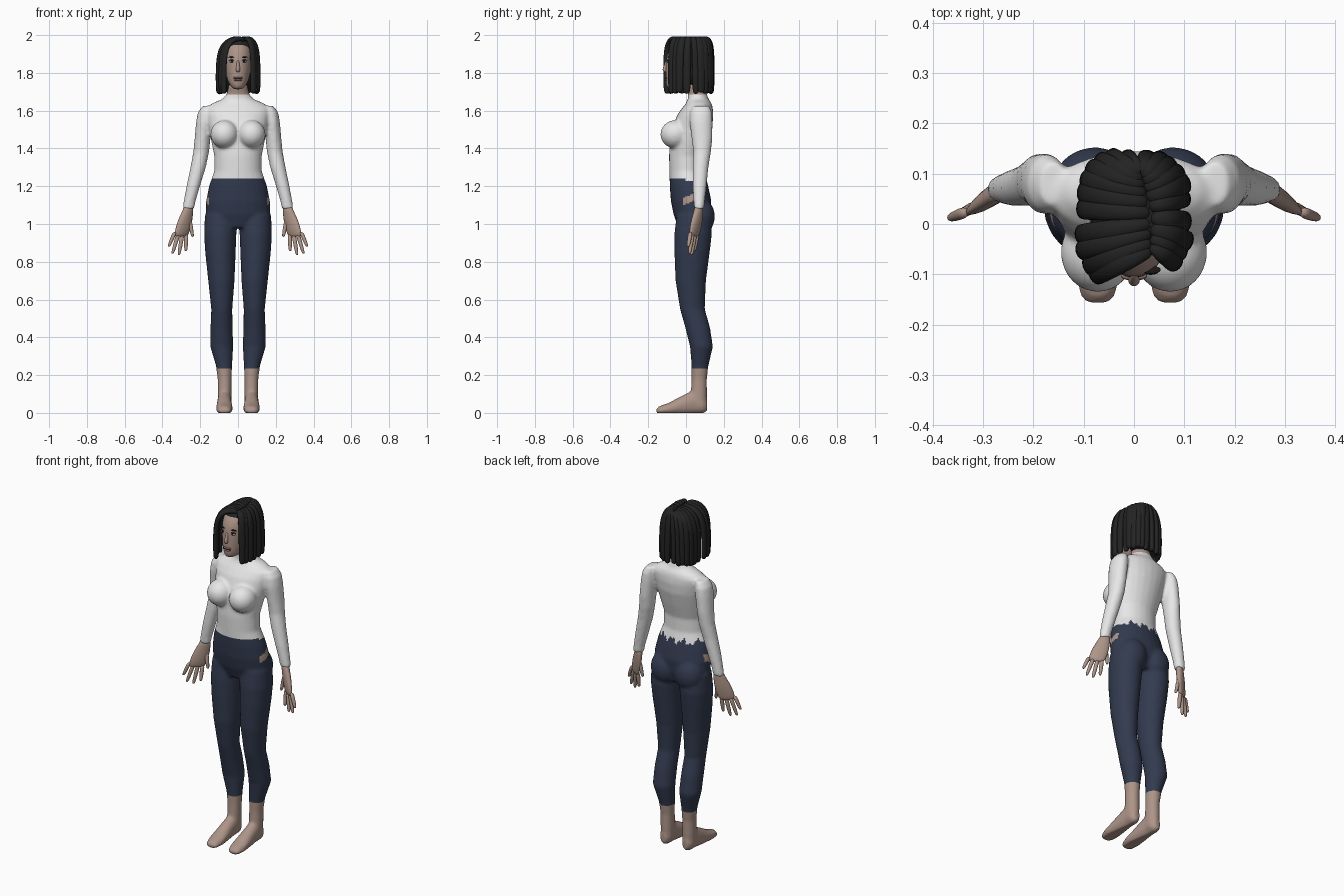
import bpy, bmesh, math, random
from mathutils import Vector, Matrix

random.seed(4)
X, Y, Z = Vector((1, 0, 0)), Vector((0, 1, 0)), Vector((0, 0, 1))


def material(name, rgb):
    m = bpy.data.materials.new(name)
    m.diffuse_color = (*rgb, 1)
    return m


SKIN = material("skin", (0.42, 0.30, 0.25))
WHITE = material("white_top", (0.80, 0.80, 0.80))
NAVY = material("navy_trousers", (0.032, 0.043, 0.078))
HAIR = material("black_hair", (0.017, 0.017, 0.017))
LIPS = material("lips", (0.30, 0.17, 0.15))
EYE = material("eye_white", (0.60, 0.58, 0.56))
DARK = material("dark_eye_lines", (0.012, 0.010, 0.010))


def loft(bm, secs, u=X, v=None, n=20):
    """Closed tube through (centre, ru, rv) sections; v follows the path if not given."""
    rings = []
    cs = [Vector(s[0]) for s in secs]
    for i, (c, ru, rv) in enumerate(secs):
        w = v
        if w is None:
            t = cs[min(i + 1, len(cs) - 1)] - cs[max(i - 1, 0)]
            w = t.cross(u).normalized()
        rings.append([bm.verts.new(cs[i] + u * ru * math.cos(a) + w * rv * math.sin(a))
                      for a in (2 * math.pi * k / n for k in range(n))])
    for a, b in zip(rings, rings[1:]):
        for k in range(n):
            bm.faces.new((a[k], a[(k + 1) % n], b[(k + 1) % n], b[k]))
    bm.faces.new(rings[0])
    bm.faces.new(rings[-1])


def slices(bm, rows, n=24):
    """Horizontal slices given as z, half width, front y, back y."""
    loft(bm, [((0, (f + b) / 2, z), r, (b - f) / 2) for z, r, f, b in rows], X, Y, n)


def ball(bm, c, r):
    bmesh.ops.create_uvsphere(bm, u_segments=24, v_segments=14, radius=1,
                              matrix=Matrix.Translation(c) @ Matrix.Diagonal((*r, 1)))


def finish(bm, name, mats, subsurf=0):
    bmesh.ops.recalc_face_normals(bm, faces=bm.faces)
    me = bpy.data.meshes.new(name)
    for f in bm.faces:
        f.smooth = True
    bm.to_mesh(me)
    bm.free()
    for m in mats:
        me.materials.append(m)
    ob = bpy.data.objects.new(name, me)
    bpy.context.collection.objects.link(ob)
    if subsurf:
        s = ob.modifiers.new("round", 'SUBSURF')
        s.levels = s.render_levels = subsurf
    return ob


# Body: torso, bust, seat, arms, legs and feet fused into one skin
bm = bmesh.new()
slices(bm, [(0.98, .10, -.04, .11), (1.05, .170, -.066, .13), (1.12, .170, -.08, .135),
            (1.20, .154, -.086, .118), (1.28, .126, -.088, .097), (1.36, .126, -.09, .097),
            (1.44, .142, -.085, .12), (1.52, .157, -.07, .14), (1.58, .168, -.045, .145),
            (1.615, .170, -.02, .142), (1.64, .135, 0, .135), (1.66, .085, .01, .12),
            (1.69, .058, .01, .11), (1.74, .052, 0, .095)])
for s in (-1, 1):
    ball(bm, (s * .072, -.056, 1.475), (.074, .08, .075))
    ball(bm, (s * .078, .07, 1.04), (.086, .083, .10))
    legs = [(1.05, .09, .04, .085, .09), (.95, .094, .038, .086, .10), (.85, .093, .032, .081, .094),
            (.70, .088, .025, .070, .081), (.55, .086, .034, .056, .066), (.45, .087, .062, .059, .066),
            (.35, .086, .082, .061, .061), (.25, .074, .074, .043, .045), (.18, .071, .070, .037, .041),
            (.10, .071, .068, .037, .044), (.03, .071, .068, .036, .042)]
    loft(bm, [((s * x, y, z), a, b) for z, x, y, a, b in legs], X, Y)
    foot = [(.112, .04, .018, .03), (.09, .045, .034, .045), (.04, .06, .037, .062),
            (-.03, .04, .041, .047), (-.09, .024, .045, .030), (-.14, .016, .038, .020),
            (-.158, .014, .022, .013)]
    loft(bm, [((s * .072, y, z), a, b) for y, z, a, b in foot], X, Z)
    arms = [(1.625, .160, .08, .028, .045), (1.59, .172, .08, .041, .058), (1.54, .178, .08, .044, .061),
            (1.45, .188, .085, .042, .055), (1.38, .195, .085, .042, .047), (1.30, .211, .077, .041, .042),
            (1.20, .237, .072, .036, .037), (1.12, .256, .070, .032, .030), (1.08, .263, .069, .031, .027)]
    loft(bm, [((s * x, y, z), a, b) for z, x, y, a, b in arms], X, Y)
body = finish(bm, "body", [SKIN, NAVY, WHITE])
r = body.modifiers.new("fuse", 'REMESH')
r.mode, r.voxel_size = 'VOXEL', .008
sm = body.modifiers.new("soften", 'SMOOTH')
sm.factor, sm.iterations = .5, 8
me = bpy.data.meshes.new_from_object(body.evaluated_get(bpy.context.evaluated_depsgraph_get()))
body.modifiers.clear()
bm = bmesh.new()
bm.from_mesh(me)
for vert in bm.verts:
    vert.co.z = max(vert.co.z - .003, 0) if vert.co.z < .03 else vert.co.z
for h in (.235, 1.24, 1.685):
    bmesh.ops.bisect_plane(bm, geom=bm.verts[:] + bm.edges[:] + bm.faces[:], plane_co=(0, 0, h), plane_no=Z)
for f in bm.faces:
    f.smooth = True
    c = f.calc_center_median()
    ax = abs(c.x)
    waist = 1.24 + (.012 * math.sin(c.x * 90) + .008 * math.sin(c.x * 210 + 1) - .008 if c.y > 0 else 0)
    if c.z < .235 or c.z > 1.685:
        f.material_index = 0
    elif c.z > waist or (ax > .19 and c.z > 1.05):
        f.material_index = 2
    elif ax > .12 and -.015 < c.y < .055 and 1.105 + .4 * c.y < c.z < 1.145 + .4 * c.y:
        f.material_index = 0      # bare patch at the hip
    else:
        f.material_index = 1
bm.to_mesh(body.data)
bm.free()

# Hands
for s in (-1, 1):
    bm = bmesh.new()
    u = Vector((s * .82, -.57, 0))
    v = Vector((s * .57, .82, 0))
    loft(bm, [((s * x, y, z), a, b) for x, y, z, a, b in
              [(.260, .07, 1.10, .028, .021), (.265, .066, 1.07, .033, .021), (.277, .06, 1.03, .045, .021),
               (.290, .05, .98, .050, .019), (.299, .045, .945, .046, .014), (.302, .043, .932, .04, .009)]], u, v, 12)
    fingers = [((.334, .024, .96), (.366, .012, .88)), ((.314, .036, .955), (.347, .018, .843)),
               ((.294, .048, .95), (.313, .03, .836)), ((.274, .06, .95), (.276, .045, .857)),
               ((.258, .07, 1.03), (.240, .062, .932))]
    for a, b in fingers:
        a, b = (Vector((s * p[0], p[1], p[2])) for p in (a, b))
        loft(bm, [(a.lerp(b, t), w, w) for t, w in
                  ((0, .013), (.4, .0125), (.8, .0105), (.96, .008), (1, .004))], u, v, 8)
    finish(bm, "left_hand" if s > 0 else "right_hand", [SKIN], 1)

# Head with nose
bm = bmesh.new()
slices(bm, [(1.712, .018, -.09, -.04), (1.725, .036, -.103, -.01), (1.75, .053, -.108, .03),
            (1.79, .065, -.108, .07), (1.85, .075, -.107, .10), (1.90, .078, -.102, .115),
            (1.95, .069, -.078, .10), (1.98, .04, -.03, .06)])
loft(bm, [((0, -.098, 1.87), .007, .008), ((0, -.107, 1.84), .008, .010),
          ((0, -.114, 1.815), .014, .014), ((0, -.108, 1.803), .010, .009)], X, Y, 10)
finish(bm, "head", [SKIN], 1)


# Face details
def blobs(name, mat, items):
    bm = bmesh.new()
    for c, r in items:
        ball(bm, c, r)
    finish(bm, name, [mat])


sides = (-1, 1)
blobs("eye_whites", EYE, [((s * .032, -.091, 1.86), (.014, .008, .006)) for s in sides])
blobs("irises", DARK, [((s * .032, -.096, 1.86), (.006, .005, .006)) for s in sides])
blobs("eyelids", DARK, [((s * .033, -.093, 1.867), (.017, .008, .003)) for s in sides])
blobs("eyebrows", DARK, [((s * .034, -.091, 1.883), (.019, .008, .003)) for s in sides])
blobs("lips", LIPS, [((0, -.103, 1.774), (.026, .009, .006)), ((0, -.103, 1.762), (.022, .009, .006))])
blobs("mouth_line", DARK, [((0, -.106, 1.768), (.024, .006, .0015))])

# Hair: inner cap, then thick locks fanning out from a side parting
bm = bmesh.new()
slices(bm, [(1.71, .085, .035, .115), (1.78, .092, .01, .125), (1.86, .095, -.035, .127),
            (1.92, .088, -.07, .118), (1.955, .07, -.073, .10), (1.98, .035, -.05, .07)])
finish(bm, "hair_cap", [HAIR])
bm = bmesh.new()
N = 21
for i in range(N):
    a = math.radians(-42 + 272 * i / (N - 1))
    co, si = math.cos(a), math.sin(a)
    k = random.uniform(.97, 1.04)
    E = Vector((math.copysign(abs(co) ** .7, co) * .101 * k,
                .012 + math.copysign(abs(si) ** .7, si) * .119 * k, 0))
    if i >= N - 2:
        E.y -= .012               # the front left lock sweeps forward
    S = Vector((.035 - .02 * max(si, 0), .015 + .085 * si, 0))
    d = E - S
    u = Vector((-d.y, d.x, 0)).normalized()
    w = random.uniform(.9, 1.1)
    path = [(0, 1.972, .013), (.2, 1.983, .018), (.55, 1.978, .022), (.85, 1.947, .024), (1, 1.89, .024),
            (1.03, 1.80, .023), (1.02, 1.72, .022), (1.0, 1.69 + random.uniform(-.006, .006), .017)]
    loft(bm, [(S + d * t + Z * z, r * w, .015 if t > 0 else .009) for t, z, r in path], u, None, 8)
finish(bm, "hair_locks", [HAIR], 2)
